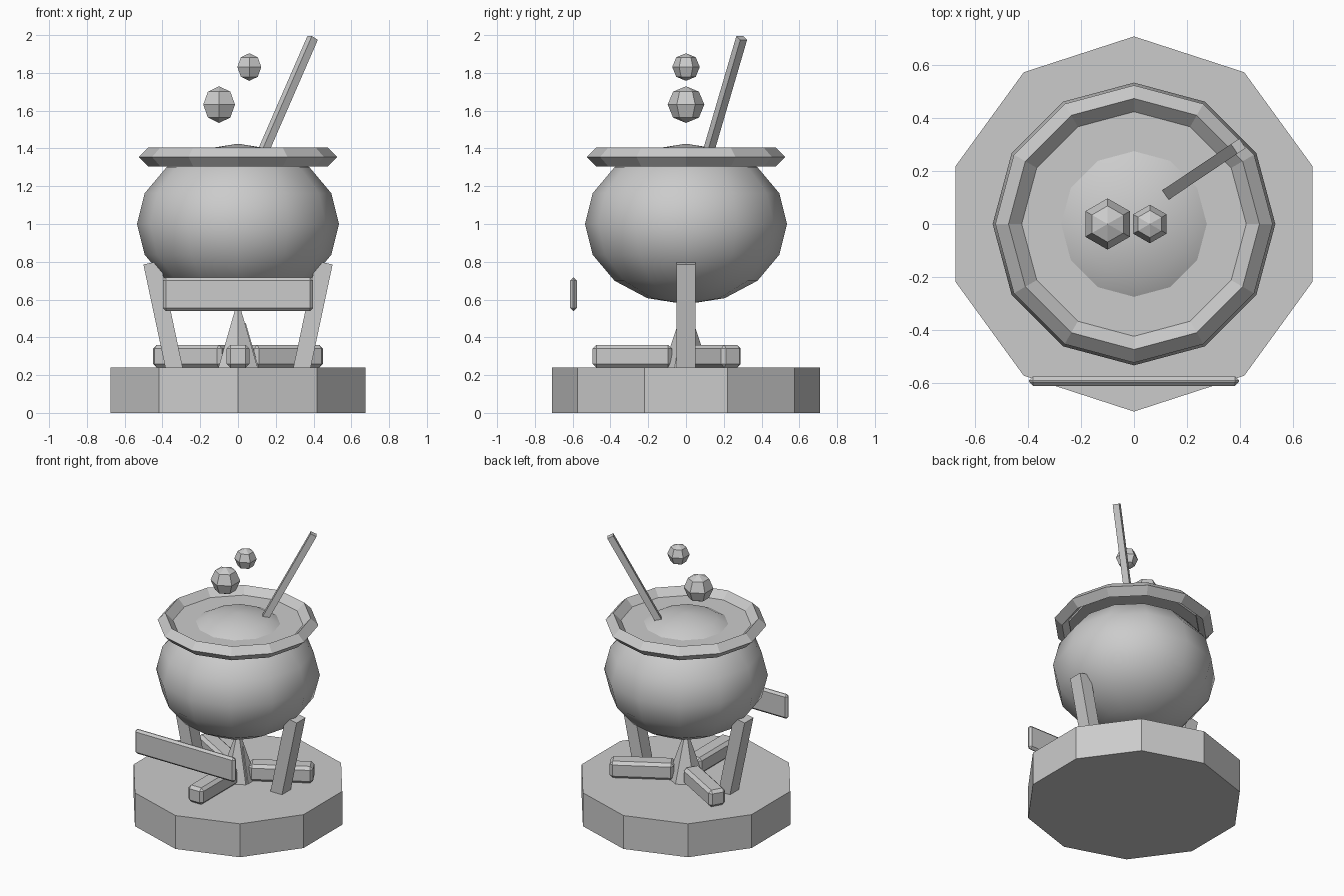
import bpy, bmesh, math
from mathutils import Vector, Matrix

cube = bpy.data.objects.get("Cube")
if cube:
    bpy.data.objects.remove(cube, do_unlink=True)

grey = bpy.data.materials.new("plain grey")
grey.use_nodes = True
COLOUR = (0.6, 0.6, 0.6, 1)
grey.diffuse_color = COLOUR
grey.node_tree.nodes["Principled BSDF"].inputs["Base Color"].default_value = COLOUR


def finish(name, bm, matrix=Matrix(), bevel=0):
    """Turn a bmesh into a named grey object."""
    if bevel:
        bmesh.ops.bevel(bm, geom=bm.edges[:], offset=bevel, segments=1, affect='EDGES')
    bm.transform(matrix)
    bmesh.ops.recalc_face_normals(bm, faces=bm.faces[:])
    mesh = bpy.data.meshes.new(name)
    bm.to_mesh(mesh)
    bm.free()
    mesh.materials.append(grey)
    obj = bpy.data.objects.new(name, mesh)
    bpy.context.collection.objects.link(obj)
    return obj


def box(name, size, matrix, bevel=0):
    bm = bmesh.new()
    bmesh.ops.create_cube(bm, size=1, matrix=Matrix.Diagonal((*size, 1)))
    return finish(name, bm, matrix, bevel)


def cone(name, sides, r_low, r_top, low, top, x=0, y=0):
    """Prism or cone with a corner on the y axis."""
    bm = bmesh.new()
    bmesh.ops.create_cone(bm, cap_ends=True, segments=sides, radius1=r_low,
                          radius2=r_top, depth=top - low)
    bmesh.ops.remove_doubles(bm, verts=bm.verts[:], dist=1e-5)
    corner = max(bm.verts, key=lambda v: v.co.xy.length)
    turn = math.pi / 2 - math.atan2(corner.co.y, corner.co.x)
    place = Matrix.Translation((x, y, (low + top) / 2))
    return finish(name, bm, place @ Matrix.Rotation(turn, 4, 'Z'))


def lathe(name, profile, sides, place=Matrix(), closed=False):
    """Spin (radius, height) points about z, starting on the y axis."""
    bm = bmesh.new()
    verts = [bm.verts.new((0, r, z)) for r, z in profile]
    edges = [bm.edges.new(pair) for pair in zip(verts, verts[1:])]
    if closed:
        edges.append(bm.edges.new((verts[-1], verts[0])))
    bmesh.ops.spin(bm, geom=verts + edges, axis=(0, 0, 1), cent=(0, 0, 0),
                   angle=2 * math.pi, steps=sides)
    bmesh.ops.remove_doubles(bm, verts=bm.verts[:], dist=1e-4)
    return finish(name, bm, place)


def ball(name, sides, rings, radius, height, centre):
    arc = [math.pi * i / rings for i in range(rings + 1)]
    profile = [(radius * math.sin(a), height * math.cos(a)) for a in arc]
    return lathe(name, profile, sides, Matrix.Translation(centre))


# Base slab
cone("base", 10, 0.71, 0.71, 0, 0.24)

# Pot body, rim and liquid surface
pot = ball("pot", 12, 8, 0.535, 0.425, (0, 0, 1))
pot.data.shade_smooth()
lathe("pot_rim", [(0.525, 1.355), (0.475, 1.405), (0.425, 1.355), (0.475, 1.305)], 12, closed=True)
cone("liquid", 12, 0.43, 0.43, 1.335, 1.355)

# Two splayed legs
for side, name in ((1, "left_leg"), (-1, "right_leg")):
    top, foot = Vector((side * 0.457, 0, 0.795)), Vector((side * 0.33, 0, 0.2))
    tilt = Matrix.Rotation(side * math.radians(12), 4, 'Y')
    box(name, (0.09, 0.1, (top - foot).length), Matrix.Translation((top + foot) / 2) @ tilt)

# Three logs fanned around the fire
for i, name in enumerate(("front_log", "left_log", "right_log")):
    turn = Matrix.Rotation(math.radians(-90 + 120 * i), 4, 'Z')
    box(name, (0.42, 0.12, 0.12), turn @ Matrix.Translation((0.285, 0, 0.3)), 0.02)

# Flames
cone("large_flame", 6, 0.12, 0, 0.24, 0.6)
cone("small_flame", 6, 0.08, 0, 0.24, 0.48, 0.04, 0)

# Sign board
box("sign_board", (0.795, 0.036, 0.175), Matrix.Translation((0, -0.595, 0.628)), 0.015)

# Stirring stick
low, tip = Vector((0.09, 0.09, 1.285)), Vector((0.395, 0.295, 1.985))
along = tip - low
aim = along.to_track_quat('Z', 'Y').to_matrix().to_4x4()
box("stirring_stick", (0.043, 0.043, along.length), Matrix.Translation((low + tip) / 2) @ aim)

# Bubbles
ball("large_bubble", 6, 4, 0.097, 0.097, (-0.1, 0, 1.632))
ball("small_bubble", 6, 4, 0.073, 0.073, (0.06, 0, 1.831))
